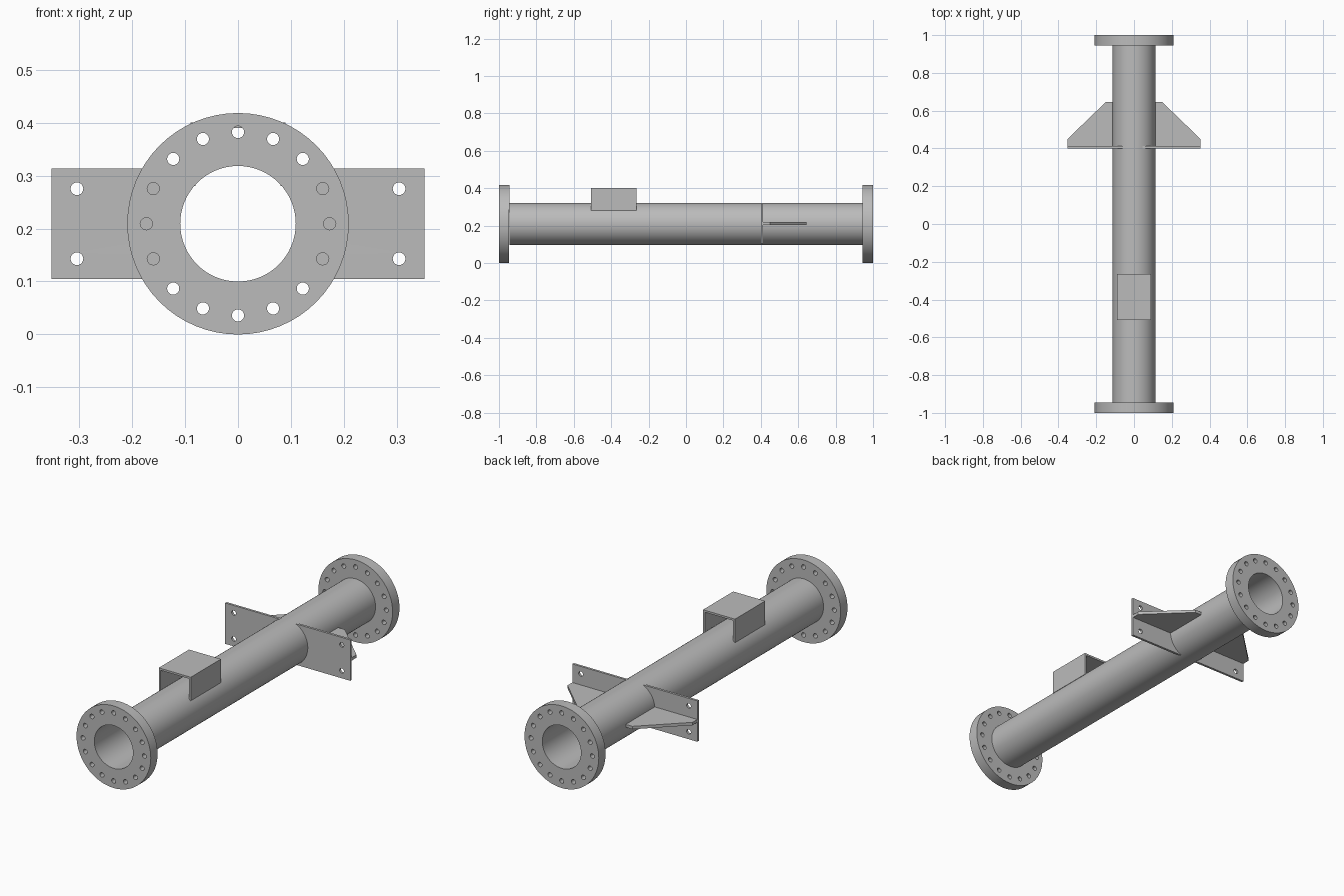
import bpy, bmesh
from math import sin, cos, pi, radians, asin
from mathutils import Matrix, Vector

cube = bpy.data.objects.get("Cube")
if cube:
    bpy.data.objects.remove(cube, do_unlink=True)

steel = bpy.data.materials.new("steel grey")
steel.use_nodes = True
grey = (0.5, 0.5, 0.5, 1)
steel.diffuse_color = grey
steel.node_tree.nodes["Principled BSDF"].inputs["Base Color"].default_value = grey

AXIS_Z = 0.209          # height of the pipe axis
BORE, PIPE_R, FLANGE_R = 0.109, 0.113, 0.209
UPRIGHT = Matrix.Rotation(radians(90), 4, "X")   # profile in x/z, thickness along y
FLAT = Matrix.Identity(4)                        # profile in x/y, thickness along z


def arc(r, start=0, end=2 * pi, n=64, cx=0, cy=0, closed=True):
    steps = n if closed else n - 1
    return [(cx + r * cos(start + (end - start) * i / steps),
             cy + r * sin(start + (end - start) * i / steps)) for i in range(n)]


def extrude(name, loops, thickness, centre, turn):
    """Fill an outline with its holes, and thicken it about the centre."""
    curve = bpy.data.curves.new(name, "CURVE")
    curve.dimensions = "2D"
    curve.fill_mode = "BOTH"
    curve.extrude = thickness / 2
    for loop in loops:
        spline = curve.splines.new("POLY")
        spline.points.add(len(loop) - 1)
        for point, (x, y) in zip(spline.points, loop):
            point.co = (x, y, 0, 1)
        spline.use_cyclic_u = True
    temp = bpy.data.objects.new(name + " outline", curve)
    bpy.context.collection.objects.link(temp)
    bpy.context.view_layer.update()
    mesh = bpy.data.meshes.new_from_object(
        temp.evaluated_get(bpy.context.evaluated_depsgraph_get()))
    bpy.data.objects.remove(temp, do_unlink=True)

    bm = bmesh.new()
    bm.from_mesh(mesh)
    bmesh.ops.remove_doubles(bm, verts=bm.verts, dist=0.00001)
    bm.transform(Matrix.Translation(Vector(centre)) @ turn)
    bmesh.ops.recalc_face_normals(bm, faces=bm.faces)
    bm.to_mesh(mesh)
    bm.free()
    mesh.name = name
    mesh.materials.clear()
    mesh.materials.append(steel)
    obj = bpy.data.objects.new(name, mesh)
    bpy.context.collection.objects.link(obj)
    bpy.ops.object.select_all(action="DESELECT")
    obj.select_set(True)
    bpy.context.view_layer.objects.active = obj
    bpy.ops.object.shade_smooth_by_angle(angle=radians(30))
    return obj


# Pipe
extrude("pipe", [arc(PIPE_R), arc(BORE)], 1.89, (0, 0, AXIS_Z), UPRIGHT)

# End flanges with a ring of bolt holes
bolts = [arc(0.0115, n=20, cx=0.173 * cos(i * pi / 8), cy=0.173 * sin(i * pi / 8))
         for i in range(16)]
for name, y in (("front_flange", -0.9725), ("back_flange", 0.9725)):
    extrude(name, [arc(FLANGE_R), arc(BORE)] + bolts, 0.055, (0, y, AXIS_Z), UPRIGHT)

# Mounting plates fitted round the pipe, each with a gusset behind
half_h = 0.104
reach = asin(half_h / PIPE_R)
for side, s in (("left", 1), ("right", -1)):
    outline = [(0.352, -half_h), (0.352, half_h)] + arc(PIPE_R, reach, -reach, 25, closed=False)
    holes = [arc(0.012, n=20, cx=0.304, cy=h) for h in (-0.066, 0.066)]
    loops = [[(s * x, y) for x, y in loop] for loop in [outline] + holes]
    extrude(side + "_mounting_plate", loops, 0.012, (0, 0.406, AXIS_Z), UPRIGHT)
    gusset = [(0.112, 0.412), (0.352, 0.412), (0.352, 0.45), (0.15, 0.645), (0.112, 0.645)]
    extrude(side + "_gusset", [[(s * x, y) for x, y in gusset]], 0.015,
            (0, 0, AXIS_Z + 0.002), FLAT)

# Open-ended channel saddle on top of the pipe
w, wall, low, high = 0.09, 0.01, 0.28, 0.4
channel = [(-w, low), (-w, high), (w, high), (w, low), (w - wall, low),
           (w - wall, high - wall), (wall - w, high - wall), (wall - w, low)]
extrude("channel_saddle", [channel], 0.243, (0, -0.387, 0), UPRIGHT)
